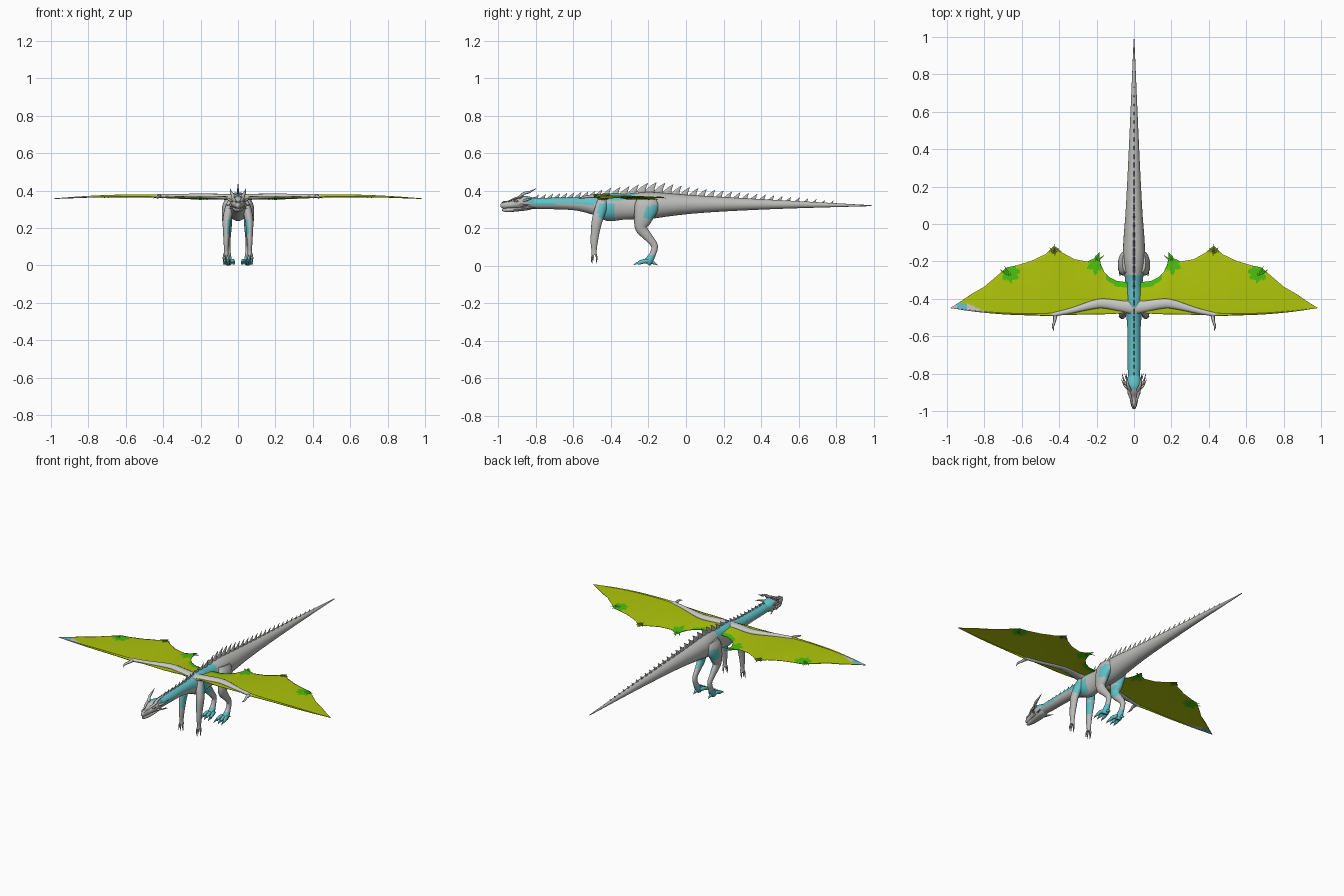
import bpy, bmesh, math
from mathutils import Vector

COLORS = {
    "grey": (0.50, 0.50, 0.49), "cyan": (0.12, 0.54, 0.58), "yellow_green": (0.43, 0.56, 0.003),
    "bright_green": (0.07, 0.52, 0.004), "olive": (0.15, 0.23, 0.01),
    "pale_grey": (0.58, 0.58, 0.57), "eye_pink": (0.45, 0.22, 0.20)}
NAMES = list(COLORS)
MATS = []
for n, c in COLORS.items():
    m = bpy.data.materials.new(n)
    m.diffuse_color = (*c, 1)
    MATS.append(m)


def finish(name, bm, color, mirror=False, angle=60):
    """Turn a bmesh into a smooth object; color is a name or a rule on face centres."""
    bmesh.ops.recalc_face_normals(bm, faces=bm.faces)
    for f in bm.faces:
        c = color if isinstance(color, str) else color(f.calc_center_median(), f.normal)
        f.material_index = NAMES.index(c)
    me = bpy.data.meshes.new(name)
    bm.to_mesh(me)
    bm.free()
    for m in MATS:
        me.materials.append(m)
    ob = bpy.data.objects.new(name, me)
    bpy.context.collection.objects.link(ob)
    bpy.ops.object.select_all(action='DESELECT')
    ob.select_set(True)
    bpy.context.view_layer.objects.active = ob
    bpy.ops.object.shade_smooth_by_angle(angle=math.radians(angle))
    if mirror:
        ob.modifiers.new("Mirror", 'MIRROR')
    return ob


def skin(bm, rings):
    vs = [[bm.verts.new(p) for p in r] for r in rings]
    n = len(rings[0])
    for a, b in zip(vs, vs[1:]):
        for i in range(n):
            bm.faces.new((a[i], a[(i + 1) % n], b[(i + 1) % n], b[i]))
    bm.faces.new(vs[0])
    bm.faces.new(vs[-1])


def interp(table, t):
    """Smooth interpolation of rows keyed by their first value."""
    for i in range(len(table) - 1):
        if t <= table[i + 1][0]:
            a, b = table[i], table[i + 1]
            p, q = table[max(i - 1, 0)], table[min(i + 2, len(table) - 1)]
            h = b[0] - a[0]
            u = (t - a[0]) / h
            out = []
            for k in range(1, len(a)):
                ma = (b[k] - p[k]) / (b[0] - p[0]) * h
                mb = (q[k] - a[k]) / (q[0] - a[0]) * h
                out.append((2*u**3 - 3*u*u + 1) * a[k] + (u**3 - 2*u*u + u) * ma
                           + (3*u*u - 2*u**3) * b[k] + (u**3 - u*u) * mb)
            return out
    return list(table[-1][1:])


def y_loft(name, table, steps, n, color):
    """Loft along y; rows are y, bottom, top, half width."""
    bm, rings = bmesh.new(), []
    for i in range(steps + 1):
        y = table[0][0] + (table[-1][0] - table[0][0]) * i / steps
        lo, hi, w = interp(table, y)
        rings.append([(w * math.cos(2*math.pi*k/n), y,
                       (lo + hi)/2 + (hi - lo)/2 * math.sin(2*math.pi*k/n)) for k in range(n)])
    skin(bm, rings)
    return finish(name, bm, color)


def add_tube(bm, path, n=8, ref=(1, 0, 0), sub=1):
    """Tapered tube; path rows are x, y, z, radius along ref, other radius."""
    rows = [(i, *p) for i, p in enumerate(path)]
    pts = [interp(rows, i / sub) for i in range((len(path) - 1) * sub + 1)]
    rings = []
    for i, p in enumerate(pts):
        t = Vector(pts[min(i + 1, len(pts) - 1)][:3]) - Vector(pts[max(i - 1, 0)][:3])
        t.normalize()
        a = Vector(ref) - t * t.dot(Vector(ref))
        a.normalize()
        b = t.cross(a)
        rings.append([Vector(p[:3]) + a * p[3] * math.cos(2*math.pi*k/n)
                      + b * p[4] * math.sin(2*math.pi*k/n) for k in range(n)])
    skin(bm, rings)


def tubes(name, paths, color, n=8, ref=(1, 0, 0), sub=1, mirror=True):
    bm = bmesh.new()
    for p in paths:
        add_tube(bm, p, n, ref, sub)
    return finish(name, bm, color, mirror)


# Body, neck and tail
BODY = [(-0.88, .305, .355, .026), (-0.80, .302, .360, .033), (-0.60, .295, .364, .034),
        (-0.50, .272, .370, .040), (-0.42, .238, .384, .053), (-0.32, .246, .383, .046),
        (-0.20, .248, .392, .060), (-0.08, .264, .384, .056), (0.05, .278, .374, .046),
        (0.25, .291, .362, .035), (0.55, .304, .346, .021), (0.99, .317, .322, .002)]


def body_color(c, nrm):
    if -0.85 < c.y < -0.475 and c.z > 0.327:
        return "cyan"
    if -0.44 < c.y < -0.28 and c.z > 0.350:
        return "cyan"
    if -0.47 < c.y < -0.38 and 0.25 < c.z < 0.335 and abs(c.x) > 0.025:
        return "cyan"
    return "grey"


y_loft("body", BODY, 120, 24, body_color)

# Head, jaw, brows and eyes
y_loft("head", [(-0.99, .312, .326, .006), (-0.975, .304, .340, .014), (-0.93, .304, .343, .024),
                (-0.90, .302, .362, .033), (-0.865, .300, .373, .040), (-0.82, .304, .364, .034),
                (-0.79, .312, .350, .022)], 24, 14,
       lambda c, n: "cyan" if (c.y > -0.85 and c.z > .33) or (c.y > -.885 and c.z > .362) else "grey")
y_loft("jaw", [(-0.982, .292, .304, .006), (-0.96, .284, .308, .014), (-0.90, .288, .312, .026),
               (-0.84, .295, .325, .030), (-0.81, .304, .325, .02)], 12, 10, "grey")
tubes("brow_ridges", [[(.012, -.95, .342, .005, .004), (.024, -.91, .358, .008, .007),
                       (.033, -.87, .370, .007, .006)]], "grey", 6)
tubes("eyes", [[(.027, -.917, .342, .002, .003), (.031, -.906, .344, .004, .006),
                (.033, -.895, .345, .002, .003)]], "eye_pink", 8)
tubes("nostrils", [[(.006, -.983, .335, .003, .002), (.009, -.970, .341, .005, .005),
                    (.011, -.955, .342, .003, .002)]], "grey", 6)

# Horns and cheek spines
HORNS = [[(.022, -.89, .360, .011, .009), (.032, -.865, .384, .008, .008),
          (.038, -.835, .392, .006, .006), (.042, -.80, .410, .001, .001)],
         [(.03, -.865, .345, .010, .008), (.050, -.845, .352, .006, .006),
          (.064, -.80, .366, .001, .001)],
         [(.032, -.88, .322, .008, .008), (.050, -.865, .322, .005, .005),
          (.067, -.832, .325, .001, .001)],
         [(.026, -.85, .312, .008, .007), (.040, -.83, .308, .004, .004),
          (.050, -.80, .305, .001, .001)]]
tubes("horns", HORNS, "grey", 7, sub=3)

# Back-swept spines along the back
bm = bmesh.new()
y = -0.80
while y < 0.82:
    h = interp([(-0.82, .018), (-0.6, .026), (-0.42, .030), (-0.2, .052), (0.0, .040),
                (0.4, .025), (0.85, .009)], y)[0]
    top = interp(BODY, y)[1] - 0.006
    w = h * 0.5 + 0.003
    add_tube(bm, [(0, y - w*.1, top, w * .22, w), (0, y + w*.35, top + h*.55, w * .13, w * .5),
                  (0, y + w*1.2, top + h + .006, .0004, .0006)], 8, sub=2)
    y += 0.046 if y > -0.5 else 0.037
finish("back_spines", bm, "grey", angle=80)


# Hind legs
def hind_color(c, n):
    foot = c.z < .055
    thigh = .245 < c.z < .32 and -.22 < c.y < -.155
    calf = .165 < c.z < .24 and c.x < .054
    return "cyan" if foot or thigh or calf else "grey"


tubes("hind_leg", [[(.042, -.205, .355, .022, .055), (.054, -.21, .315, .030, .064),
                    (.058, -.228, .255, .028, .050), (.056, -.238, .200, .022, .033),
                    (.055, -.200, .150, .016, .023), (.054, -.168, .105, .013, .018),
                    (.053, -.178, .060, .015, .017), (.052, -.198, .026, .020, .022),
                    (.052, -.208, .008, .018, .018)]], hind_color, 16, sub=5)
toes, claws = [], []
for dx in (-.026, 0, .022):
    toes.append([(.050 + dx*.4, -.195, .022, .012, .013), (.050 + dx*.9, -.225, .023, .010, .012),
                 (.050 + dx, -.252, .013, .008, .010)])
    claws.append([(.050 + dx, -.248, .013, .007, .008), (.050 + dx*1.1, -.265, .012, .005, .006),
                  (.050 + dx*1.15, -.280, .002, .0006, .0006)])
toes.append([(.052, -.20, .022, .010, .011), (.053, -.175, .016, .008, .009),
             (.053, -.152, .002, .001, .001)])
tubes("hind_toes", toes, "cyan", 8, sub=2)
tubes("hind_claws", claws, "cyan", 6, sub=2)


# Front legs with hanging fingers
def front_color(c, n):
    shoulder = .25 < c.z < .33 and c.y > -.468
    inner = .165 < c.z < .24 and c.x < .058
    return "cyan" if shoulder or inner else "grey"


tubes("front_leg", [[(.035, -.445, .345, .018, .028), (.048, -.456, .300, .024, .032),
                     (.060, -.474, .240, .022, .029), (.062, -.484, .180, .018, .024),
                     (.063, -.490, .120, .014, .019), (.063, -.490, .080, .011, .014),
                     (.063, -.490, .056, .014, .013)]], front_color, 14, sub=4)
fingers = [[(.063 + dx*.5, -.490 + dy*.5, .066, .006, .006), (.063 + dx, -.490 + dy, .042, .005, .005),
            (.063 + dx*1.1, -.492 + dy, .012, .0008, .0008)]
           for dx, dy in ((-.014, -.006), (0, -.012), (.014, -.006), (.002, .014))]
tubes("front_fingers", fingers, "grey", 6, sub=2)

# Wing membranes
LEAD = [(.03, -.474), (.12, -.482), (.25, -.484), (.43, -.488), (.68, -.482), (.85, -.468), (.98, -.450)]
TRAIL = [(.03, -.312), (.09, -.305), (.13, -.285), (.16, -.255), (.178, -.215), (.19, -.155), (.215, -.185),
         (.25, -.201), (.32, -.188), (.38, -.155), (.427, -.115), (.47, -.160), (.55, -.198),
         (.63, -.222), (.68, -.232), (.73, -.275), (.80, -.335), (.87, -.375), (.92, -.410), (.98, -.448)]


def linear(table, x):
    for a, b in zip(table, table[1:]):
        if x <= b[0]:
            return a[1] + (b[1] - a[1]) * (x - a[0]) / (b[0] - a[0])
    return table[-1][1]


def wing_z(x, v):
    base = linear([(0, .370), (.2, .366), (.5, .374), (.75, .370), (.98, .358)], x)
    return base - .016 * v * v * (1 - x / 1.05)


def wing_color(c, n):
    x = abs(c.x)
    # Only the left wing tip is pale
    if c.x < -.78 and c.y < linear(LEAD, x) + min((x - .78) * .35, .036):
        return "cyan" if .895 < x < .945 else "pale_grey"
    if x < .15 and c.y > linear(TRAIL, x) - .030:
        return "bright_green"
    for px, py, rx, ry, col in ((.205, -.205, .042, .055, "bright_green"), (.427, -.125, .030, .036, "olive"),
                                (.660, -.262, .048, .046, "bright_green")):
        # Ragged round patch
        a = math.atan2(c.y - py, x - px)
        if math.hypot((x - px) / rx, (c.y - py) / ry) < 1 + .18 * math.sin(7 * a):
            return col
    return "yellow_green"


bm = bmesh.new()
xs = sorted({round(.03 + .95 * i / 110, 4) for i in range(111)} | {p[0] for p in TRAIL})
ROWS = 28
for side in (1, -1):
    grid = []
    for x in xs:
        a, b = linear(LEAD, x), linear(TRAIL, x)
        grid.append([bm.verts.new((side * x, a + (b - a) * j / ROWS, wing_z(x, j / ROWS)))
                     for j in range(ROWS + 1)])
    for p, q in zip(grid, grid[1:]):
        for j in range(ROWS):
            bm.faces.new((p[j], q[j], q[j + 1], p[j + 1]))
wing = finish("wing_membranes", bm, wing_color)
sol = wing.modifiers.new("Thickness", 'SOLIDIFY')
sol.thickness, sol.offset = 0.003, 0

# Wing arm, leading finger and thumb claw
tubes("wing_arm", [[(.0, -.445, .360, .040, .018), (.06, -.440, .366, .030, .016),
                    (.16, -.425, .370, .026, .014), (.22, -.432, .371, .023, .013),
                    (.33, -.462, .371, .015, .011), (.43, -.484, .372, .011, .010)]],
      "pale_grey", 12, (0, 1, 0), 5)
FINGER = [(.42, -.484, .372, .009, .009), (.55, -.484, .373, .005, .007),
          (.70, -.479, .371, .004, .006), (.85, -.466, .365, .003, .004), (.98, -.449, .358, .001, .001)]
tubes("leading_fingers", [FINGER, [(-p[0], *p[1:]) for p in FINGER]],
      lambda c, n: "pale_grey" if abs(c.x) < .45 or c.x < -.78 else "yellow_green",
      10, (0, 1, 0), 6, False)
tubes("thumb_claw", [[(.42, -.482, .370, .012, .010), (.425, -.52, .368, .008, .008),
                      (.433, -.548, .364, .006, .006), (.428, -.572, .356, .001, .001)]],
      "pale_grey", 8, sub=3)

# Hooked tips of the wing fingers
tips = []
for x, y, dx in ((.19, -.155, -.3), (.427, -.115, 0), (.68, -.232, .6)):
    z = wing_z(x, 1)
    for s in (-.4, 0, .4):
        tips.append([(x - dx*.04, y - .045, z, .004, .004), (x + s*.03, y - .02 - abs(s)*.02, z + .003, .004, .003),
                     (x + s*.06 + dx*.02, y + .008 - abs(s)*.05, z - .004, .0006, .0006)])
tubes("wing_hooks", tips, lambda c, n: "olive" if .3 < c.x < .55 else "bright_green", 6, sub=2)
